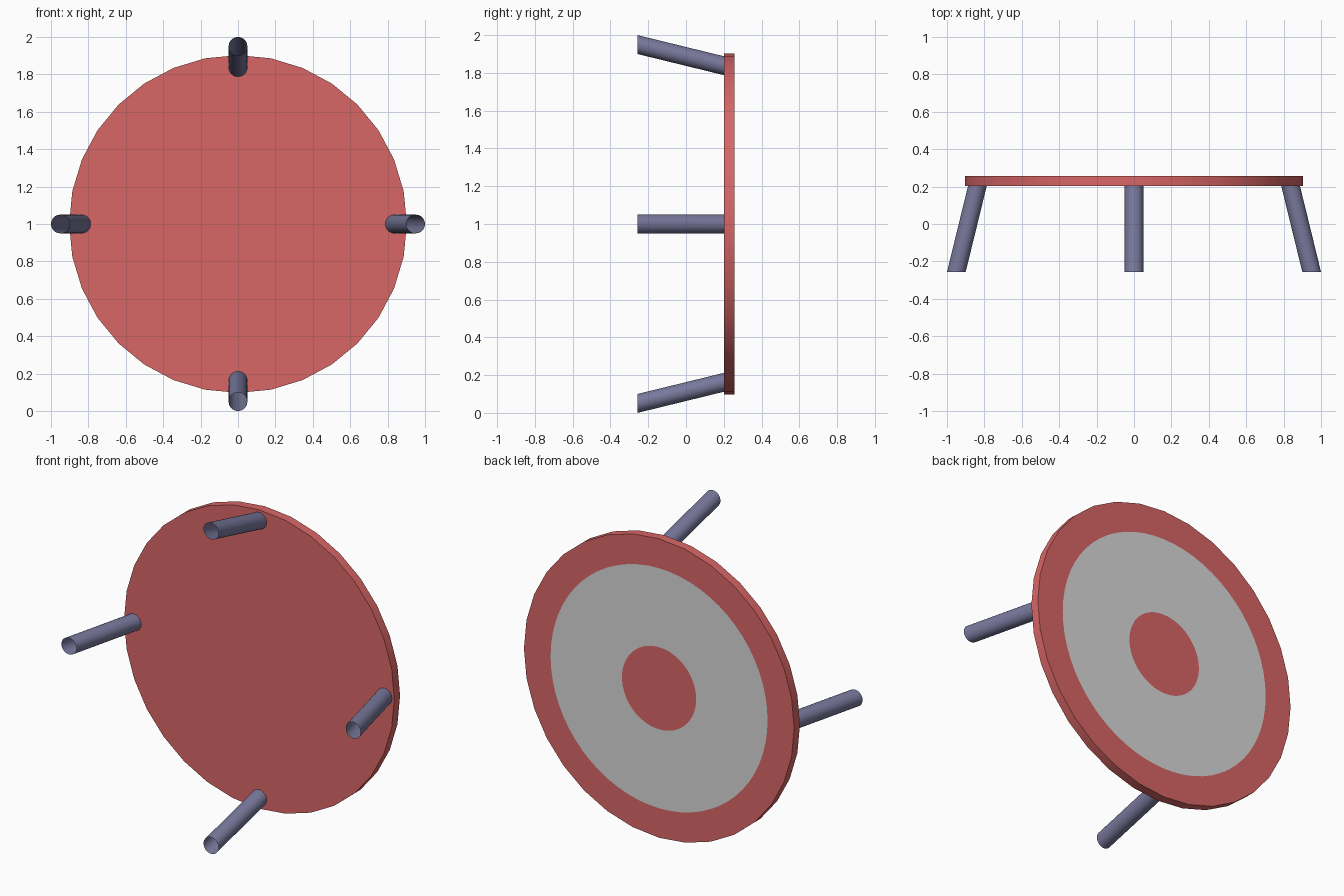
import bpy, bmesh, math
from mathutils import Vector

if "Cube" in bpy.data.objects:
    bpy.data.objects.remove(bpy.data.objects["Cube"])

FRONT_Y, BACK_Y, FOOT_Y = 0.202, 0.257, -0.257
CENTRE_Z = 1.0


def material(name, srgb):
    m = bpy.data.materials.new(name)
    lin = [((c + 0.055) / 1.055) ** 2.4 for c in srgb]
    m.diffuse_color = (*lin, 1.0)
    m.use_nodes = True
    m.node_tree.nodes["Principled BSDF"].inputs["Base Color"].default_value = m.diffuse_color
    return m


red = material("red", (0.85, 0.40, 0.40))
grey = material("light grey", (0.85, 0.85, 0.85))
slate = material("slate blue", (0.47, 0.47, 0.61))


def finish(bm, name, mats):
    mesh = bpy.data.meshes.new(name)
    bm.to_mesh(mesh)
    bm.free()
    obj = bpy.data.objects.new(name, mesh)
    bpy.context.collection.objects.link(obj)
    for m in mats:
        mesh.materials.append(m)
    bpy.ops.object.select_all(action='DESELECT')
    obj.select_set(True)
    bpy.context.view_layer.objects.active = obj
    bpy.ops.object.shade_smooth_by_angle(angle=math.radians(30))
    return obj


def ring(bm, centre, radius, n, flat_mid=False):
    """Circle in the xz plane; flat_mid puts odd points on the chords."""
    verts = []
    for i in range(n):
        a = 2 * math.pi * i / n
        r = radius * (math.cos(2 * math.pi / n) if flat_mid and i % 2 else 1)
        verts.append(bm.verts.new(centre + Vector((r * math.cos(a), 0, r * math.sin(a)))))
    return verts


def bridge(bm, a, b, mat=0):
    n = len(a)
    for i in range(n):
        j = (i + 1) % n
        bm.faces.new((a[i], a[j], b[j], b[i])).material_index = mat


# Round top: 32-sided disc with a grey band inlaid on its outer face
bm = bmesh.new()
n = 64
front, back = Vector((0, FRONT_Y, CENTRE_Z)), Vector((0, BACK_Y, CENTRE_Z))
rim_front = ring(bm, front, 0.903, n, True)
rim_back = ring(bm, back, 0.903, n, True)
band_outer = ring(bm, back, 0.725, n)
band_inner = ring(bm, back, 0.248, n)
bm.faces.new(rim_front)
bridge(bm, rim_front, rim_back)
bridge(bm, rim_back, band_outer)
bridge(bm, band_outer, band_inner, 1)
bm.faces.new(band_inner)
bmesh.ops.recalc_face_normals(bm, faces=bm.faces)
finish(bm, "round_top", [red, grey])

# Four splayed, open-ended tube legs
for k, name in enumerate(("right_leg", "upper_leg", "left_leg", "lower_leg")):
    a = k * math.pi / 2
    out = Vector((math.cos(a), 0, math.sin(a)))
    bm = bmesh.new()
    foot = ring(bm, Vector((0, FOOT_Y, CENTRE_Z)) + out * 0.95, 0.05, 32)
    head = ring(bm, Vector((0, FRONT_Y + 0.003, CENTRE_Z)) + out * 0.837, 0.05, 32)
    bridge(bm, head, foot)
    # Point the tube wall outwards
    mid = Vector((0, (FOOT_Y + FRONT_Y) / 2, CENTRE_Z)) + out * 0.8935
    bm.normal_update()
    f = next(iter(bm.faces))
    if f.normal.dot(f.calc_center_median() - mid) < 0:
        bmesh.ops.reverse_faces(bm, faces=bm.faces)
    finish(bm, name, [slate])
